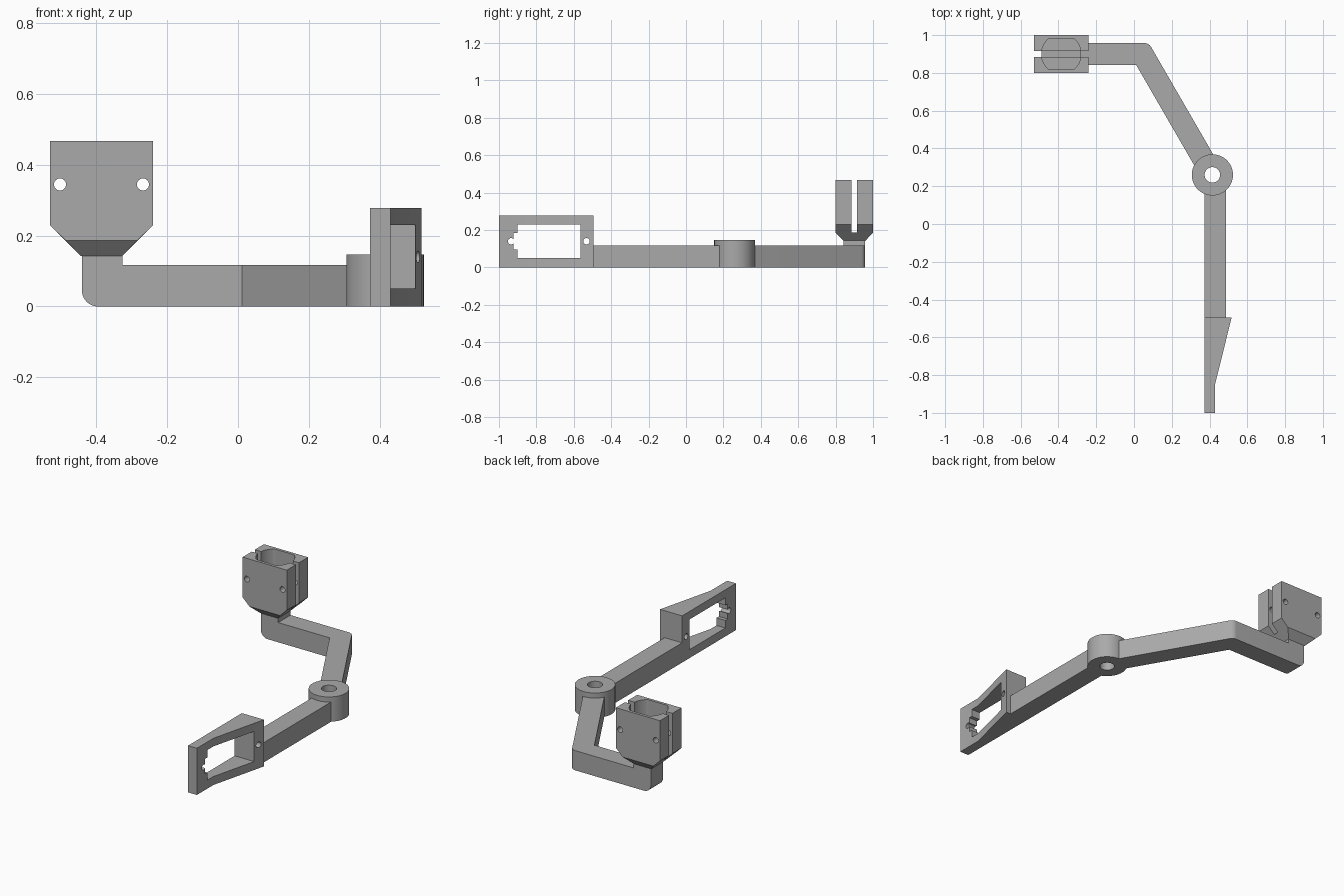
import bpy, bmesh
from math import cos, sin, pi, radians
from mathutils import Vector

cube = bpy.data.objects.get("Cube")
if cube:
    bpy.data.objects.remove(cube, do_unlink=True)

# One flat grey for the whole part
grey = bpy.data.materials.new("plain grey")
grey.use_nodes = True
grey.diffuse_color = (0.4, 0.4, 0.4, 1)
grey.node_tree.nodes["Principled BSDF"].inputs["Base Color"].default_value = (0.4, 0.4, 0.4, 1)


def finish(name, bm):
    bmesh.ops.recalc_face_normals(bm, faces=bm.faces)
    mesh = bpy.data.meshes.new(name)
    bm.to_mesh(mesh)
    bm.free()
    mesh.materials.append(grey)
    obj = bpy.data.objects.new(name, mesh)
    bpy.context.collection.objects.link(obj)
    return obj


def prism(name, profile, axis, low, high):
    """Extrude a 2D profile along an axis; the profile uses the other two axes in order."""
    bm = bmesh.new()

    def place(p, level):
        co = list(p)
        co.insert("xyz".index(axis), level)
        return bm.verts.new(co)
    a = [place(p, low) for p in profile]
    b = [place(p, high) for p in profile]
    bm.faces.new(a)
    bm.faces.new(b[::-1])
    for i in range(len(a)):
        j = (i + 1) % len(a)
        bm.faces.new((a[i], a[j], b[j], b[i]))
    return finish(name, bm)


def box(x0, x1, y0, y1):
    return [(x0, y0), (x1, y0), (x1, y1), (x0, y1)]


def arc(cx, cy, r, start=0, end=360, n=48):
    closed = end - start == 360
    count = n if closed else n + 1
    return [(cx + r * cos(radians(start + (end - start) * i / n)),
             cy + r * sin(radians(start + (end - start) * i / n))) for i in range(count)]


def cut(obj, cutters):
    for cutter in cutters:
        cutter.hide_render = True
        mod = obj.modifiers.new("cut", 'BOOLEAN')
        mod.operation = 'DIFFERENCE'
        mod.solver = 'EXACT'
        mod.object = cutter
        bpy.context.view_layer.objects.active = obj
        bpy.ops.object.modifier_apply(modifier=mod.name)
        bpy.data.objects.remove(cutter, do_unlink=True)


def smooth(obj):
    bpy.ops.object.select_all(action='DESELECT')
    obj.select_set(True)
    bpy.context.view_layer.objects.active = obj
    bpy.ops.object.shade_smooth_by_angle(angle=radians(30))


ARM_TOP = 0.117
HALF = 0.058
hub = Vector((0.415, 0.26))
elbow = Vector((0.045, 0.90))
clamp_x, clamp_y = -0.385, 0.90

# Pivot hub with a through hole
pivot = prism("pivot_hub", arc(*hub, 0.109, n=64), "z", 0, 0.147)
cut(pivot, [prism("hub_bore", arc(*hub, 0.041), "z", -0.1, 0.3)])
smooth(pivot)

# Bent arm from the clamp foot to the hub, with a rounded outer elbow
along = (hub - elbow).normalized()
side = Vector((-along.y, along.x)) * HALF
end = hub - along * 0.07
miter = HALF * 0.577
r = 0.04
corner_x = elbow.x + miter - r * 0.577
outer = arc(corner_x, elbow.y + HALF - r, r, 90, 30, 8)
bent = [(-0.326, elbow.y - HALF), (elbow.x - miter, elbow.y - HALF),
        tuple(end - side), tuple(end + side)] + outer[::-1] + [(-0.326, elbow.y + HALF)]
smooth(prism("bent_arm", bent, "z", 0, ARM_TOP))

# Straight arm from the hub to the bracket
prism("straight_arm", box(0.372, 0.487, -0.495, 0.19), "z", 0, ARM_TOP)

# Upright foot under the clamp, rounded at the lower outer corner
foot = arc(-0.395, 0.045, 0.045, 180, 270, 10) + [(-0.326, 0), (-0.326, 0.145), (-0.44, 0.145)]
smooth(prism("clamp_foot", foot, "y", clamp_y - HALF, clamp_y + HALF))

# Clamp block tapering down to the foot
bm = bmesh.new()
for hx, hy, z in ((0.145, 0.1, 0.467), (0.145, 0.1, 0.229),
                  (0.101, 0.1, 0.186), (0.058, 0.058, 0.142)):
    for sx in (-1, 1):
        for sy in (-1, 1):
            bm.verts.new((clamp_x + sx * hx, clamp_y + sy * hy, z))
bmesh.ops.convex_hull(bm, input=bm.verts)
bmesh.ops.dissolve_limit(bm, angle_limit=radians(1), verts=bm.verts, edges=bm.edges)
clamp = finish("split_clamp", bm)
bore = [(x, max(clamp_y - 0.083, min(clamp_y + 0.083, y)))
        for x, y in arc(clamp_x, clamp_y, 0.105, n=64)]
cutters = [prism("clamp_bore", bore, "z", 0.232, 0.6),
           prism("clamp_slot", box(-0.7, 0, clamp_y - 0.015, clamp_y + 0.015), "z", 0.188, 0.6)]
for s in (-1, 1):
    cutters.append(prism("bolt_hole", arc(clamp_x + s * 0.117, 0.344, 0.017, n=24), "y", 0.7, 1.1))
cut(clamp, cutters)
smooth(clamp)

# Wedge bracket with a notched window and two screw holes
wedge = [(0.372, -1), (0.43, -1), (0.43, -0.845), (0.517, -0.495), (0.372, -0.495)]
bracket = prism("window_bracket", wedge, "z", 0, 0.277)
window = [(-0.9, 0.05), (-0.563, 0.05), (-0.563, 0.229), (-0.9, 0.229),
          (-0.9, 0.185), (-0.922, 0.185), (-0.922, 0.095), (-0.9, 0.095)]
cutters = [prism("window_cut", window, "x", 0.2, 0.7)]
for y in (-0.935, -0.532):
    cutters.append(prism("screw_hole", arc(y, 0.14, 0.017, n=24), "x", 0.2, 0.7))
cut(bracket, cutters)
smooth(bracket)
